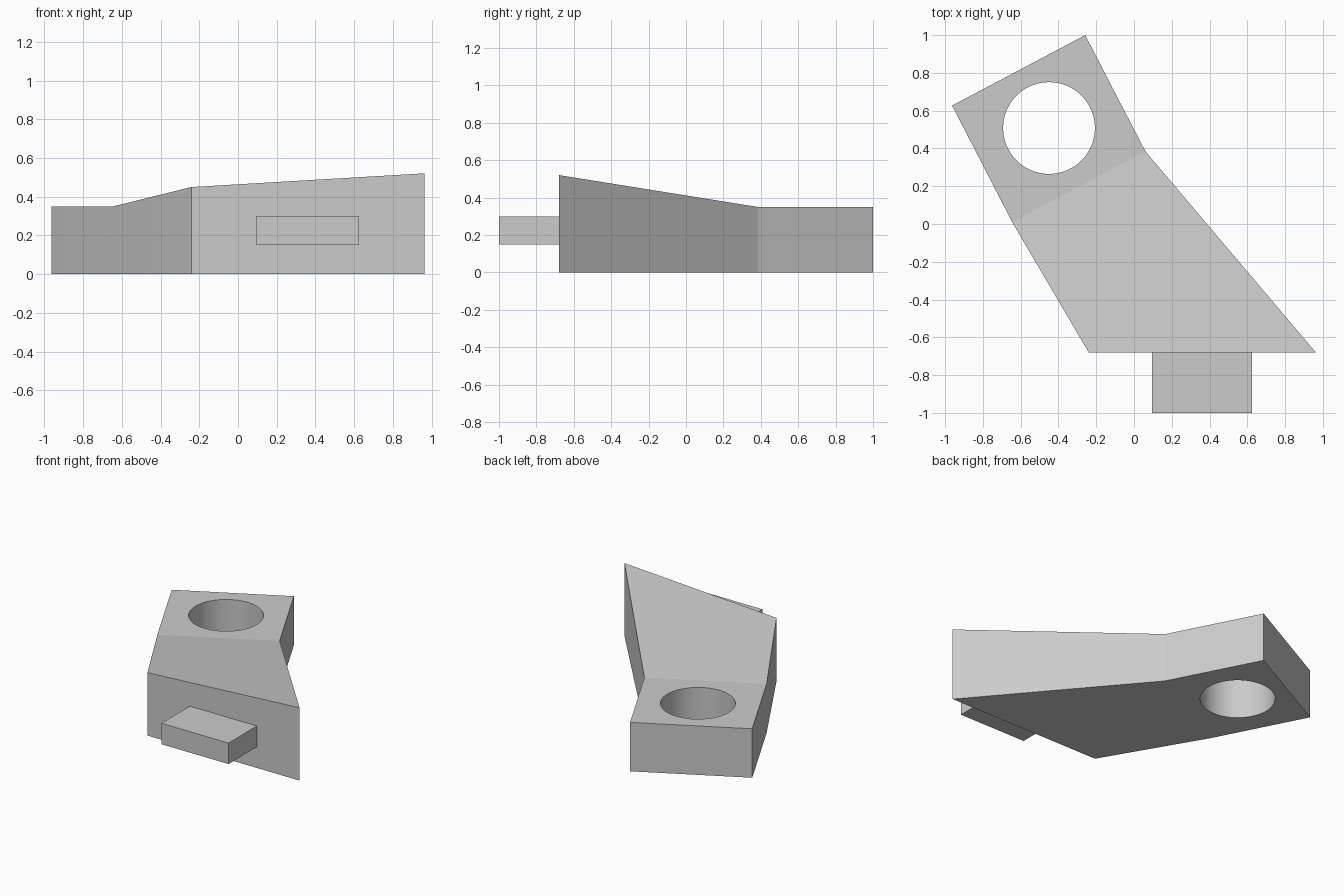
import bpy, bmesh
from mathutils import Vector

cube = bpy.data.objects.get("Cube")
if cube:
    bpy.data.objects.remove(cube, do_unlink=True)

grey = bpy.data.materials.new("plain grey")
grey.use_nodes = True
colour = (0.6, 0.6, 0.6, 1)
grey.diffuse_color = colour
grey.node_tree.nodes["Principled BSDF"].inputs["Base Color"].default_value = colour


def prism(name, outline, bottom, top):
    """Extrude a plan outline between z = bottom and the height given by top(point)."""
    bm = bmesh.new()
    low = [bm.verts.new((x, y, bottom)) for x, y in outline]
    high = [bm.verts.new((x, y, top(Vector((x, y))))) for x, y in outline]
    bm.faces.new(low[::-1])
    if len(outline) == 6:
        # Split the top along the crease between slope and flat pad
        bm.faces.new([high[i] for i in (0, 1, 2, 5)])
        bm.faces.new([high[i] for i in (2, 3, 4, 5)])
    else:
        bm.faces.new(high)
    for i in range(len(outline)):
        j = (i + 1) % len(outline)
        bm.faces.new((low[i], low[j], high[j], high[i]))
    bmesh.ops.recalc_face_normals(bm, faces=bm.faces)
    mesh = bpy.data.meshes.new(name)
    bm.to_mesh(mesh)
    bm.free()
    mesh.materials.append(grey)
    obj = bpy.data.objects.new(name, mesh)
    bpy.context.collection.objects.link(obj)
    return obj


# Angled arm: flat pad at the back, rising in a plane towards the front face
PAD_HEIGHT, RISE = 0.35, 0.125
crease_right, crease_left = Vector((-0.645, 0.01)), Vector((0.06, 0.385))
along = (crease_left - crease_right).normalized()
uphill = Vector((along.y, -along.x))


def arm_top(point):
    return PAD_HEIGHT + RISE * max(0, (point - crease_right).dot(uphill))


arm = prism("angled_arm",
            [(-0.24, -0.68), (0.963, -0.68), crease_left,
             (-0.258, 1.0), (-0.963, 0.627), crease_right], 0, arm_top)

# Round vertical hole through the pad
bpy.ops.mesh.primitive_cylinder_add(vertices=64, radius=0.243, depth=2,
                                    location=(-0.45, 0.508, 0))
cutter = bpy.context.object
cutter.name = "hole_cutter"
cutter.hide_render = True
cutter.data.materials.append(grey)
cut = arm.modifiers.new("hole", "BOOLEAN")
cut.operation = "DIFFERENCE"
cut.solver = "EXACT"
cut.object = cutter
bpy.ops.object.select_all(action="DESELECT")
arm.select_set(True)
bpy.context.view_layer.objects.active = arm
bpy.ops.object.modifier_apply(modifier=cut.name)
bpy.data.objects.remove(cutter, do_unlink=True)
bpy.ops.object.shade_smooth_by_angle(angle=0.12)

# Rectangular tab on the front face
prism("front_tab", [(0.095, -1), (0.625, -1), (0.625, -0.68), (0.095, -0.68)],
      0.15, lambda point: 0.30)
